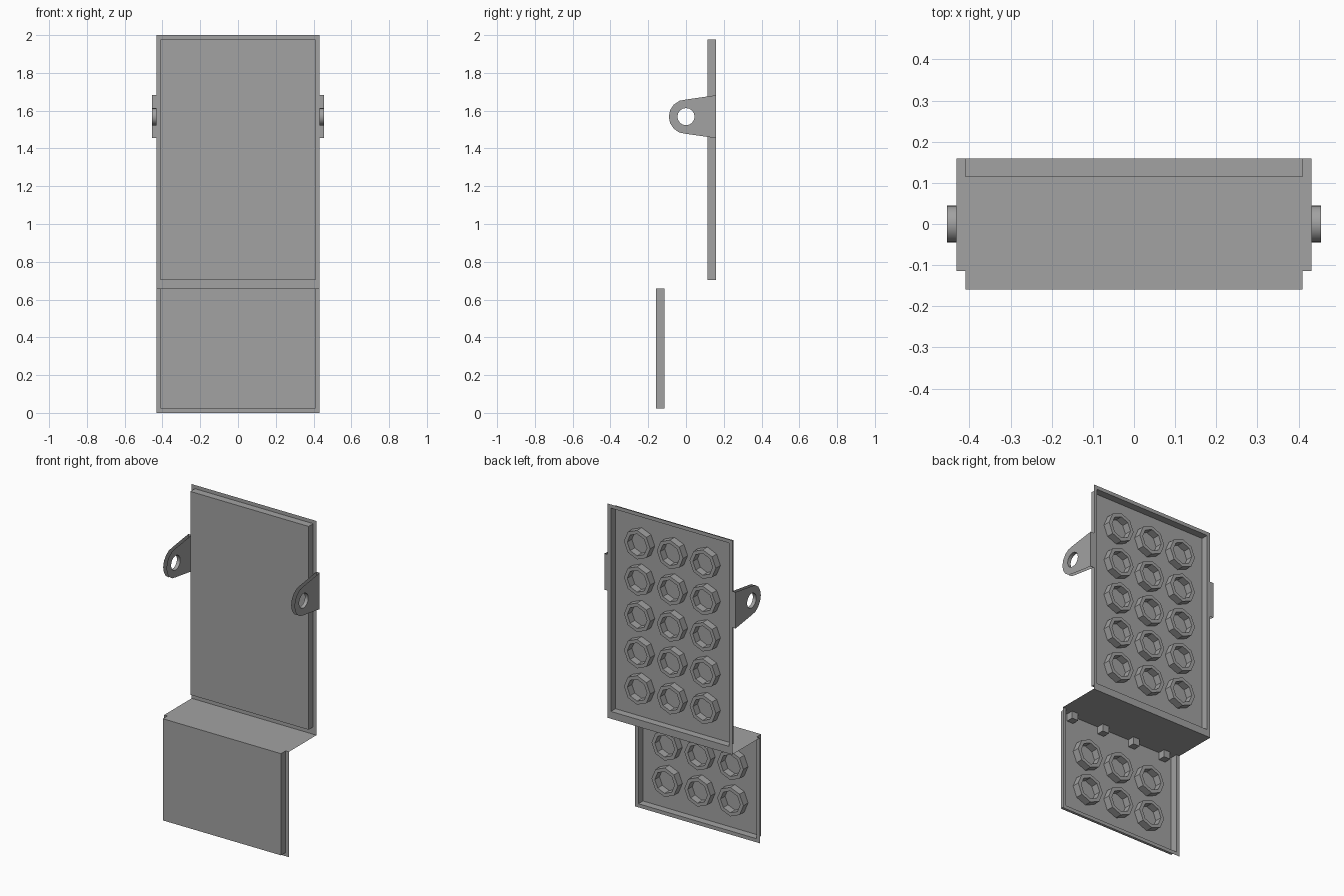
import bpy, bmesh, math
from mathutils import Vector

if "Cube" in bpy.data.objects:
    bpy.data.objects.remove(bpy.data.objects["Cube"], do_unlink=True)

U = 1 / 88          # modelling unit
PITCH = 20          # spacing of the underside tubes

grey = bpy.data.materials.new("mid_grey")
grey.use_nodes = True
grey.diffuse_color = (0.36, 0.36, 0.36, 1)
grey.node_tree.nodes["Principled BSDF"].inputs["Base Color"].default_value = (0.36, 0.36, 0.36, 1)


def finish(name, bm, smooth=False):
    """Turn a bmesh in modelling units into a named grey object."""
    bmesh.ops.remove_doubles(bm, verts=bm.verts, dist=0.001)
    bmesh.ops.recalc_face_normals(bm, faces=bm.faces)
    bmesh.ops.scale(bm, vec=(U, U, U), verts=bm.verts)
    mesh = bpy.data.meshes.new(name)
    bm.to_mesh(mesh)
    bm.free()
    mesh.materials.append(grey)
    obj = bpy.data.objects.new(name, mesh)
    bpy.context.collection.objects.link(obj)
    if smooth:
        bpy.ops.object.select_all(action='DESELECT')
        obj.select_set(True)
        bpy.context.view_layer.objects.active = obj
        bpy.ops.object.shade_smooth_by_angle(angle=math.radians(30))
    return obj


def face(bm, points):
    f = bm.faces.new([bm.verts.new(p) for p in points])
    if f.calc_area() < 0.001:
        bm.faces.remove(f)


def loft(bm, rings):
    """Join closed rings of equal length with quads."""
    for a, b in zip(rings, rings[1:]):
        for i in range(len(a)):
            j = (i + 1) % len(a)
            face(bm, (a[i], a[j], b[j], b[i]))


def rect(half, low, high, y):
    return [Vector(p) for p in ((-half, y, low), (half, y, low), (half, y, high), (-half, y, high))]


def circle(radius, sides, x, y, z):
    """Ring in the xz plane."""
    return [Vector((x + radius * math.cos(t), y, z + radius * math.sin(t)))
            for t in (math.tau * i / sides for i in range(sides))]


def tray(name, y_front, y_back, flange, body):
    """Thin open-backed panel with an outward flange."""
    bm = bmesh.new()
    floor = rect(36, *body, y_front)
    loft(bm, [rect(38, *flange, y_back), rect(36, *body, y_back), floor])
    face(bm, floor)
    finish(name, bm)


def tubes(name, y_front, y_back, first_row, rows):
    """Octagonal hollow tubes, three per row."""
    bm = bmesh.new()
    for row in range(rows):
        for col in (-1, 0, 1):
            loft(bm, [circle(r, 8, col * PITCH, y, first_row + row * PITCH)
                      for r, y in ((8, y_front), (8, y_back), (6, y_back), (6, y_front))])
    finish(name, bm)


# Panels and their reinforcing tubes
tray("upper_panel", 10, 14, (58, 176), (62, 174))
tubes("upper_tubes", 10, 14, 78, 5)
tray("lower_panel", -14, -10, (0, 58), (2, 58))
tubes("lower_tubes", -14, -10, 18, 2)

# Shelf joining the two panels
bm = bmesh.new()
face(bm, [(-38, -10, 58), (38, -10, 58), (38, 14, 58), (-38, 14, 58)])
finish("shelf", bm)

# Small blocks under the front edge of the shelf
bm = bmesh.new()
for k in range(4):
    cube = bmesh.ops.create_cube(bm, size=4)
    bmesh.ops.translate(bm, verts=cube["verts"], vec=((k - 1.5) * PITCH, -12, 56))
finish("shelf_blocks", bm)

# Hinge lugs: two side plates, a bored hole and a back edge
back_half = [(0, -8), (7, -9), (14, -10), (14, -5), (14, 0), (14, 5), (14, 10), (7, 9), (0, 8)]
nose = [(8 * math.cos(t), 8 * math.sin(t)) for t in (math.pi * (0.5 + i / 8) for i in range(1, 8))]
outline = back_half + nose
hole = [(4 * math.cos(t), 4 * math.sin(t)) for t in (math.pi * (i / 8 - 0.5) for i in range(16))]
for side, name in ((1, "left_lug"), (-1, "right_lug")):
    bm = bmesh.new()
    place = lambda loop, x: [Vector((side * x, y, 138 + z)) for y, z in loop]
    loft(bm, [place(outline, 38), place(hole, 38), place(hole, 40), place(outline, 40)])
    inner, outer = place([(14, -10), (14, 10)], 38), place([(14, -10), (14, 10)], 40)
    face(bm, inner + outer[::-1])
    finish(name, bm, smooth=True)
